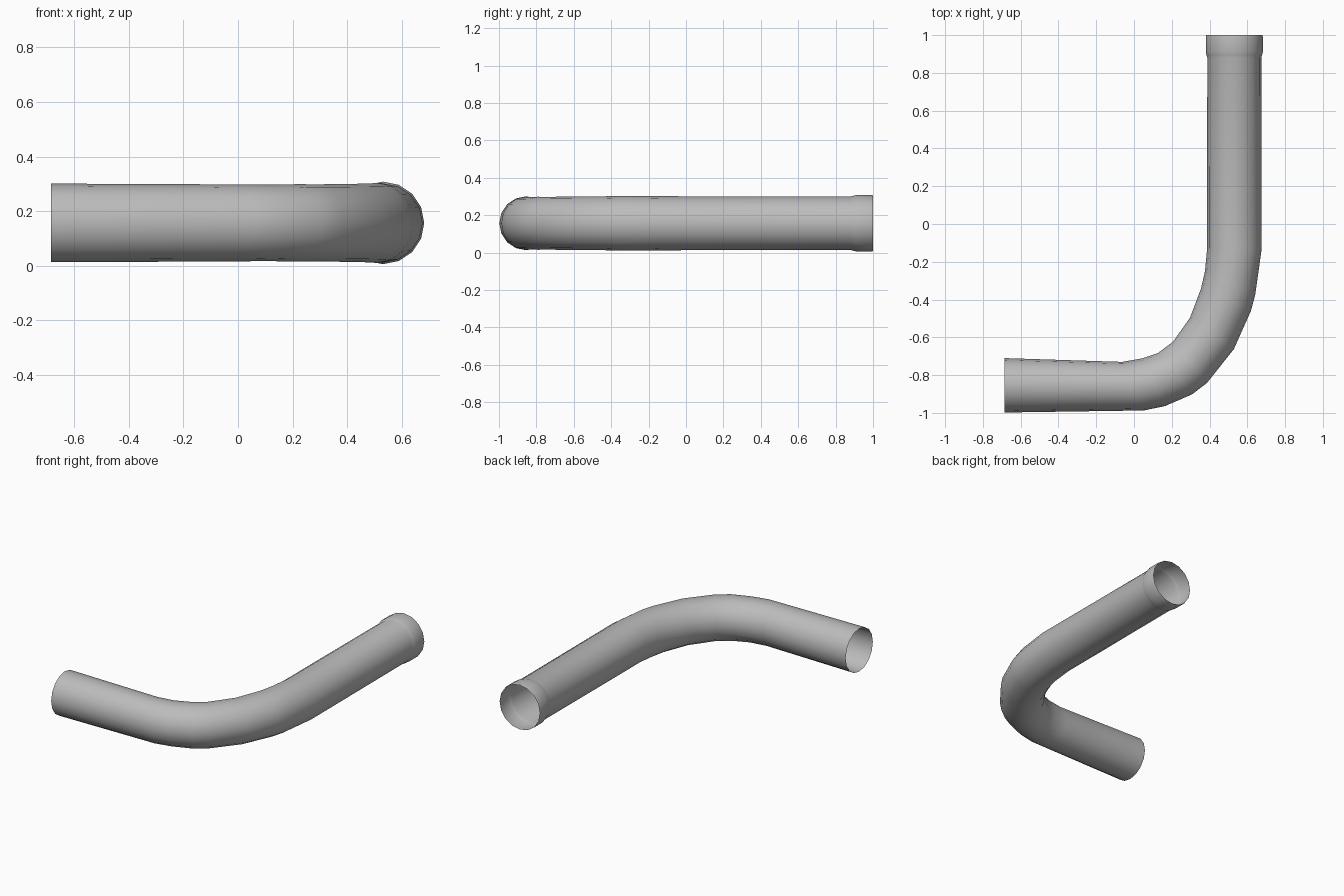
import bpy
import bmesh
import math
from mathutils import Vector

cube = bpy.data.objects.get("Cube")
if cube:
    bpy.data.objects.remove(cube, do_unlink=True)

SIDES = 16
AXIS_Z = 0.157
RUN_X = 0.531

# Grey pipe material
grey = bpy.data.materials.new("pipe_grey")
grey.use_nodes = True
colour = (0.5, 0.5, 0.5, 1)
grey.diffuse_color = colour
grey.node_tree.nodes["Principled BSDF"].inputs["Base Color"].default_value = colour

# Cross-sections of the short leg and bend: (inside of bend, outside of bend)
sections = [
    ((-0.685, -0.71), (-0.685, -0.998)),
    ((-0.063, -0.73), (0.053, -0.987)),
    ((0.045, -0.711), (0.164, -0.964)),
    ((0.127, -0.683), (0.307, -0.902)),
    ((0.206, -0.624), (0.386, -0.842)),
    ((0.296, -0.497), (0.529, -0.662)),
    ((0.354, -0.344), (0.619, -0.460)),
    ((0.376, -0.249), (0.642, -0.374)),
    ((0.387, -0.130), (0.676, -0.132)),
]

# Long straight leg and flared socket: (distance along y, radius)
for y, r in [(0.88, 0.143), (0.895, 0.147), (0.91, 0.151), (0.99, 0.151), (1.0, 0.149)]:
    sections.append(((RUN_X - r, y), (RUN_X + r, y)))


def add_ring(bm, inner, outer):
    """Circle of vertices whose diameter runs from inner to outer."""
    a = Vector((*inner, AXIS_Z))
    b = Vector((*outer, AXIS_Z))
    centre, across = (a + b) / 2, (b - a) / 2
    up = Vector((0, 0, across.length))
    ring = []
    for i in range(SIDES):
        t = math.tau * i / SIDES
        ring.append(bm.verts.new(centre + across * math.cos(t) + up * math.sin(t)))
    return ring


# Open pipe skinned through the rings
bm = bmesh.new()
rings = [add_ring(bm, *s) for s in sections]
for r0, r1 in zip(rings, rings[1:]):
    for i in range(SIDES):
        j = (i + 1) % SIDES
        bm.faces.new((r0[i], r1[i], r1[j], r0[j]))

# Make the faces point outward, judged on the long straight leg
bm.normal_update()
bm.faces.ensure_lookup_table()
sample = bm.faces[-1]
if sample.normal.dot(sample.calc_center_median() - Vector((RUN_X, 0.99, AXIS_Z))) < 0:
    bmesh.ops.reverse_faces(bm, faces=bm.faces[:])
for f in bm.faces:
    f.smooth = True

mesh = bpy.data.meshes.new("bent_pipe")
bm.to_mesh(mesh)
bm.free()
mesh.materials.append(grey)
pipe = bpy.data.objects.new("bent_pipe", mesh)
bpy.context.collection.objects.link(pipe)
